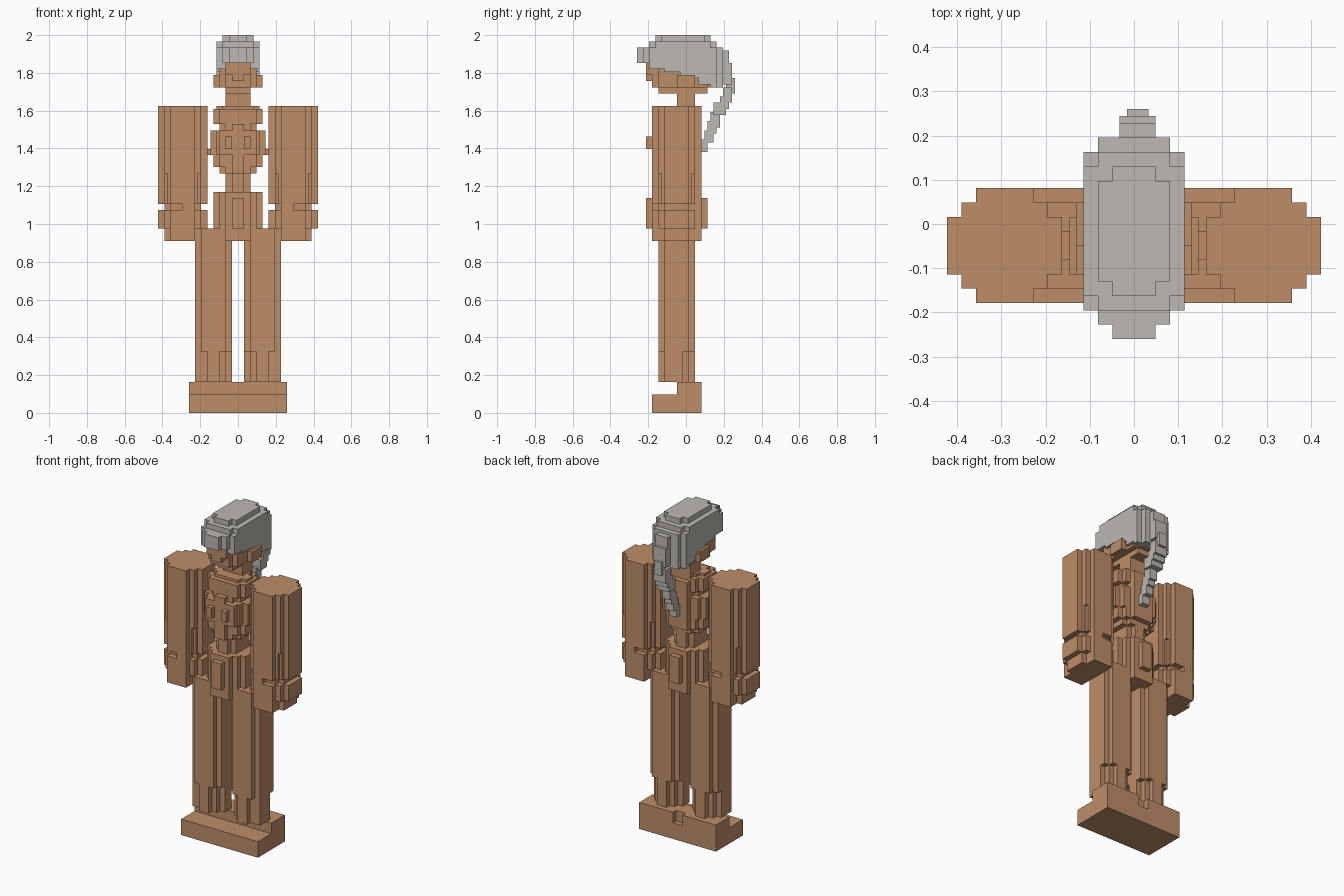
import bpy, bmesh, math
from mathutils import Vector

cube = bpy.data.objects.get("Cube")
if cube:
    bpy.data.objects.remove(cube, do_unlink=True)

S = 2 / 123  # size of one grid cell


def material(name, rgb):
    m = bpy.data.materials.new(name)
    m.use_nodes = True
    m.diffuse_color = (*rgb, 1)
    m.node_tree.nodes["Principled BSDF"].inputs["Base Color"].default_value = (*rgb, 1)
    return m


CLAY = material("clay brown", (0.515, 0.27, 0.14))
GREY = material("hair grey", (0.51, 0.485, 0.45))


def box(x0, x1, y0, y1, z0, z1):
    return {(x, y, z) for x in range(x0, x1) for y in range(y0, y1) for z in range(z0, z1)}


def mirror(cells):
    return {(-1 - x, y, z) for x, y, z in cells}


def column(cx, cy, rows, z0, z1):
    """Stepped column: rows are (half width in x, half depth in y)."""
    cells = set()
    for hx, hy in rows:
        cells |= box(cx - hx, cx + hx, cy - hy, cy + hy, z0, z1)
    return cells


# Outward direction and corner offsets of each cell side
SIDES = []
for axis in range(3):
    for sign in (0, 1):
        a, b = (axis + 1) % 3, (axis + 2) % 3
        corners = []
        for u, v in ((0, 0), (1, 0), (1, 1), (0, 1)):
            c = [0, 0, 0]
            c[axis], c[a], c[b] = sign, u, v
            corners.append(tuple(c))
        step = [0, 0, 0]
        step[axis] = 1 if sign else -1
        SIDES.append((tuple(step), corners if sign else corners[::-1]))


def build(name, cells, mat):
    """Skin a set of cells and merge its flat regions."""
    bm = bmesh.new()
    verts = {}
    for x, y, z in cells:
        for (dx, dy, dz), corners in SIDES:
            if (x + dx, y + dy, z + dz) in cells:
                continue
            face = []
            for i, j, k in corners:
                key = (x + i, y + j, z + k)
                if key not in verts:
                    verts[key] = bm.verts.new(Vector(key) * S)
                face.append(verts[key])
            bm.faces.new(face)
    bmesh.ops.dissolve_limit(bm, angle_limit=math.radians(1),
                             verts=bm.verts[:], edges=bm.edges[:])
    bmesh.ops.triangulate(bm, faces=[f for f in bm.faces if len(f.verts) > 4])
    mesh = bpy.data.meshes.new(name)
    bm.to_mesh(mesh)
    bm.free()
    mesh.materials.append(mat)
    obj = bpy.data.objects.new(name, mesh)
    bpy.context.collection.objects.link(obj)
    return obj


def pair(name, cells, mat):
    build("left_" + name, cells, mat)
    build("right_" + name, mirror(cells), mat)


# Base with raised heel block, notched at the back
feet = box(-16, 16, -11, 5, 0, 6) | box(-16, 16, -3, 5, 6, 10)
feet -= box(-2, 2, 3, 5, 6, 10)
build("base_feet", feet, CLAY)

# Legs, with slimmer corners at the ankle
LEG = [(4, 6), (6, 4)]
leg = column(8, -3, LEG, 20, 60) | column(8, -3, [(2, 6), (4, 4), (6, 2)], 10, 20)
leg |= box(10, 14, -7, -3, 10, 20) | box(4, 8, -3, 1, 6, 20)
pair("leg", leg, CLAY)

# Arms: round upper arm, notched forearm, wrist groove and fist
ARM = [(4, 8), (6, 6), (8, 4)]
arm = column(18, -3, ARM, 78, 100)
arm |= column(18, -3, [(4, 8), (5, 6), (6, 5), (8, 4)], 68, 78)
arm |= column(18, -3, [(4, 6), (6, 4)], 66, 68)
arm |= column(18, -3, ARM, 60, 66)
arm |= column(18, -3, [(4, 8), (6, 4)], 56, 60)
arm |= box(14, 18, -11, -7, 66, 68) | box(18, 22, 1, 5, 66, 68)
pair("arm", arm, CLAY)

# Torso from stacked layers: z0, z1, half width, y front, y back
torso = set()
for z0, z1, hx, y0, y1 in [
    (56, 60, 6, -9, 3), (60, 72, 8, -9, 3), (72, 78, 4, -9, 3),
    (78, 80, 6, -9, 3), (80, 84, 8, -9, 3), (84, 92, 9, -9, 3),
    (92, 94, 6, -9, 3), (94, 99, 8, -9, 3), (99, 100, 7, -7, 1),
]:
    # rounded corners
    torso |= box(-hx, hx, y0 + 2, y1 - 2, z0, z1)
    torso |= box(2 - hx, hx - 2, y0, y1, z0, z1)
torso |= box(-10, 10, -5, -1, 84, 86)           # side ribs
torso |= box(-6, 6, -11, -9, 84, 92)            # chest plate
torso |= box(-2, 2, -11, -9, 78, 94)            # breastbone
torso |= box(-4, 4, 3, 5, 80, 98)               # back ridge
torso |= box(-4, 4, -11, 5, 56, 72)             # pelvis
build("torso", torso, CLAY)
nub = box(2, 4, -13, -11, 86, 90)
pair("chest_nub", nub, CLAY)

# Hip cloth plates, front and back
build("front_cloth", box(-2, 2, -13, -11, 60, 70), CLAY)
build("back_cloth", box(-2, 2, 5, 7, 60, 70), CLAY)

# Neck, jaw, head and ears
head = box(-4, 4, -3, 3, 99, 105)
head |= box(-4, 4, -9, 7, 104, 106)
head |= box(-6, 6, -9, 7, 106, 114) | box(-4, 4, -11, 9, 106, 114)
head |= box(-4, 4, -13, -11, 110, 114) | box(-2, 2, -13, -11, 108, 110)
head |= box(-8, 8, -3, 3, 106, 110)
build("head", head, CLAY)

# Hair cap: stepped dome whose lower edge drops toward the back
cap = set()
for hx, y0, y1 in [(7, -12, 10), (5, -14, 12), (3, -16, 12)]:
    cap |= box(-hx, hx, y0, y1, 106, 119)
cap |= box(-7, 7, -10, 8, 119, 121) | box(-5, 5, -12, 10, 119, 121)
cap |= box(-5, 5, -8, 6, 121, 123) | box(-3, 3, -10, 8, 121, 123)
HEM = [(-12, 114), (-7, 112), (-2, 111), (1, 110), (4, 109), (8, 107), (99, 106)]
hem = lambda y: next(z for limit, z in HEM if y < limit)
cap = {c for c in cap if c[2] >= hem(c[1])} - head
build("hair_cap", cap, GREY)

# Ponytail: short overlapping blocks curving down toward the back
tail = set()
for y0, y1, z0, z1 in [
    (12, 14, 110, 118), (12, 15, 107, 114), (13, 16, 104, 109),
    (12, 15, 101, 106), (11, 14, 99, 103), (9, 13, 97, 101),
    (8, 11, 93, 98), (7, 10, 91, 95), (6, 9, 88, 92), (5, 7, 85, 89),
]:
    x0, x1 = (-2, 3) if z0 > 95 and y1 < 16 else (-1, 2)
    tail |= box(x0, x1, y0, y1, z0, z1)
build("ponytail", tail, GREY)
